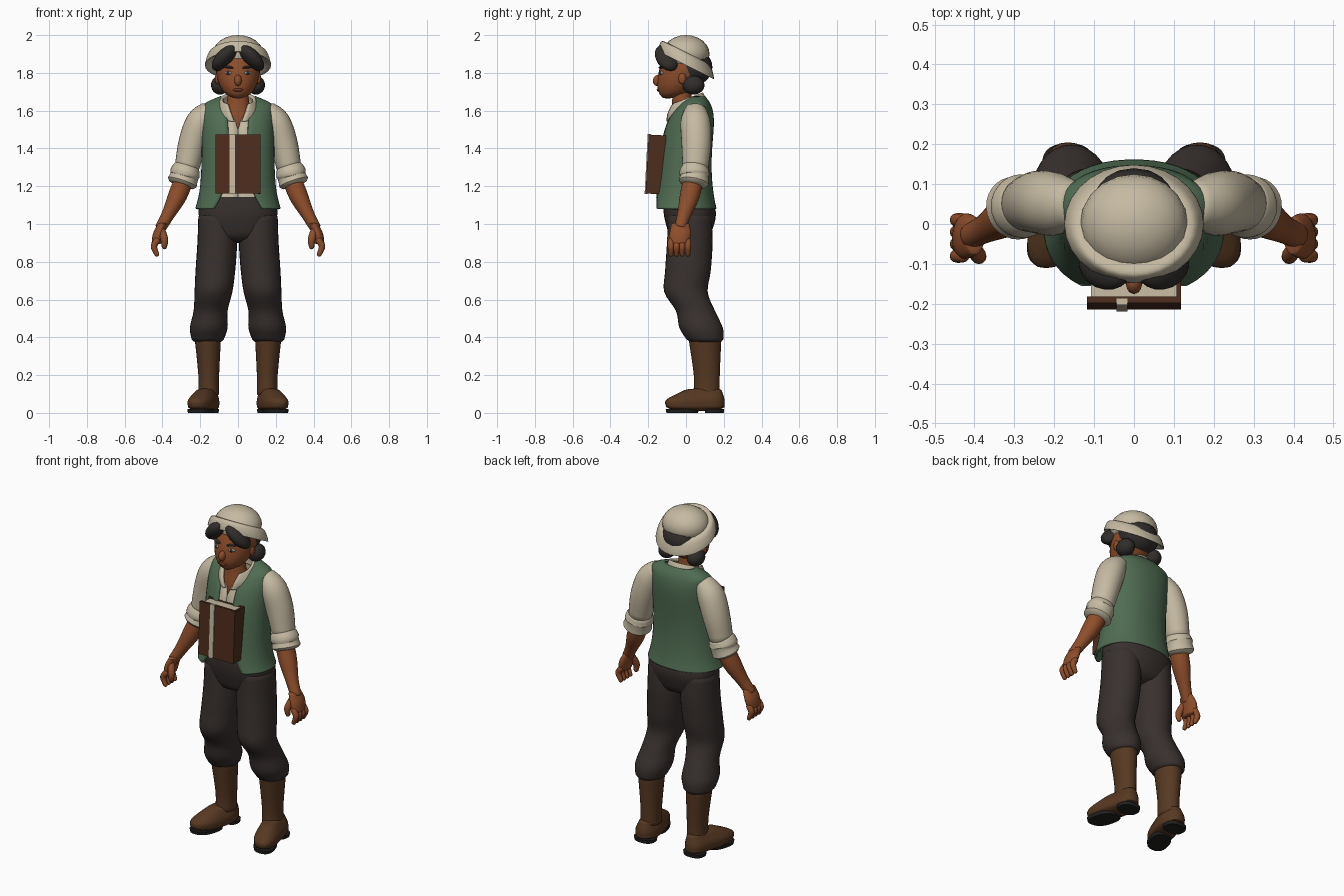
import bpy, bmesh, math
from mathutils import Matrix, Euler, Vector

if "Cube" in bpy.data.objects:
    bpy.data.objects.remove(bpy.data.objects["Cube"])

UP = Vector((0, 0, 1))
parts = []


def material(name, *rgb):
    made = bpy.data.materials.new(name)
    made.use_nodes = True
    made.diffuse_color = (*rgb, 1)
    made.node_tree.nodes["Principled BSDF"].inputs["Base Color"].default_value = (*rgb, 1)
    return made


cream = material("cream cloth", .56, .49, .36)
green = material("green cloth", .08, .15, .085)
charcoal = material("charcoal cloth", .04, .03, .027)
leather = material("boot leather", .095, .04, .016)
skin = material("brown skin", .27, .075, .024)
binding = material("book binding", .075, .026, .012)
dark_hair = material("dark hair", .03, .026, .024)
black = material("black sole", .015, .014, .013)
lip = material("lip", .17, .035, .018)
eye_grey = material("eye grey", .3, .3, .28)


def finish(name, bm, mat, thickness=0):
    bmesh.ops.recalc_face_normals(bm, faces=bm.faces)
    mesh = bpy.data.meshes.new(name)
    bm.to_mesh(mesh)
    bm.free()
    mesh.materials.append(mat)
    obj = bpy.data.objects.new(name, mesh)
    bpy.context.collection.objects.link(obj)
    if thickness:
        cloth = obj.modifiers.new("cloth", "SOLIDIFY")
        cloth.thickness, cloth.offset = thickness, 0
    parts.append(obj)
    return obj


def smooth_path(points, steps=4):
    """Pass a smooth curve through the given stations."""
    points = [Vector(point) for point in points]
    padded = [points[0], *points, points[-1]]
    path = []
    for a, b, c, d in zip(padded, padded[1:], padded[2:], padded[3:]):
        for step in range(steps):
            t = step / steps
            path.append(b + (c - a) * t / 2 + (a - b * 2.5 + c * 2 - d / 2) * t * t
                        + ((b - c) * 3 + d - a) * t ** 3 / 2)
    return path + [points[-1]]


def dome_end(end, inner, height):
    """Close an end with a few shrinking stations."""
    outward = (Vector(end[:3]) - Vector(inner[:3])).normalized()
    stations = []
    for angle in map(math.radians, (30, 60, 85)):
        centre = Vector(end[:3]) + outward * height * end[3] * math.sin(angle)
        stations.append(Vector((*centre, *[r * math.cos(angle) for r in end[3:]])))
    return stations


def loft(name, points, mat, side=1, depth=1, axis=UP, dome=.3, square=2, gap=None,
         thickness=0, count=28):
    """Stations are x, y, z, half width and optional half depth.
    Without an axis the rings follow the path; gap(z) opens the front."""
    path = smooth_path([p if len(p) > 4 else (*p, p[3] * depth) for p in points])
    if not gap:
        head, tail = dome_end(path[0], path[1], dome), dome_end(path[-1], path[-2], dome)
        path = head[::-1] + path + tail
    bm = bmesh.new()
    rows = []
    for i, station in enumerate(path):
        centre, (rx, ry) = Vector(station[:3]), station[3:]
        if axis:
            normal = Vector(axis).normalized()
        else:
            before, after = path[max(i - 1, 0)], path[min(i + 1, len(path) - 1)]
            normal = (Vector(before[:3]) - Vector(after[:3])).normalized()
        across = Vector((0, 1, 0)).cross(normal).normalized()
        along = normal.cross(across)
        opening = min(1, gap(centre.z) / rx) if gap else 0
        start = math.asin(opening ** (square / 2))
        row = []
        for k in range(count):
            turn = start + 2 * (math.pi - start) * k / (count - bool(gap))
            a, b = math.sin(turn), -math.cos(turn)
            co = (centre + across * rx * math.copysign(abs(a) ** (2 / square), a)
                  + along * ry * math.copysign(abs(b) ** (2 / square), b))
            row.append(bm.verts.new((co.x * side, co.y, co.z)))
        rows.append(row)
    for low, high in zip(rows, rows[1:]):
        for k in range(count - bool(gap)):
            j = (k + 1) % count
            bm.faces.new((low[k], low[j], high[j], high[k]))
    if not gap:
        bm.faces.new(rows[0])
        bm.faces.new(rows[-1])
    return finish(name, bm, mat, thickness)


def blob(name, centre, radii, mat, rotation=(0, 0, 0)):
    bm = bmesh.new()
    bmesh.ops.create_uvsphere(bm, u_segments=20, v_segments=12, radius=1)
    turn = Euler(map(math.radians, rotation)).to_matrix().to_4x4()
    bm.transform(Matrix.Translation(centre) @ turn @ Matrix.Diagonal((*radii, 1)))
    finish(name, bm, mat)


# Head, neck and hair
loft("head", [(0, -.09, 1.67, .03), (0, -.065, 1.69, .068), (0, -.04, 1.74, .1),
              (0, -.01, 1.82, .117), (0, 0, 1.9, .1)], skin, depth=1.12)
loft("neck", [(0, 0, 1.48, .1), (0, 0, 1.56, .095), (0, -.02, 1.64, .06),
              (0, -.02, 1.74, .055)], skin, depth=.9)
blob("nose", (0, -.15, 1.76), (.02, .025, .03), skin, (-15, 0, 0))
blob("mouth", (0, -.144, 1.71), (.026, .011, .009), lip)
blob("back_hair", (0, .03, 1.83), (.12, .11, .1), dark_hair)

# Cap crown with a turned-up brim tipped toward the back
blob("cap_crown", (0, 0, 1.9), (.135, .125, .1), cream)
loft("cap_brim", [(0, 0, 1.86, .14), (0, 0, 1.84, .175), (0, 0, 1.9, .155), (0, 0, 1.91, .12)],
     cream, depth=.95, axis=(0, .5, 1), dome=0)


def torso(name, mat, low, high, scale, gap, thickness):
    """Flared hem, straight sides and rounded shoulders."""
    rings = 16
    points = []
    for i in range(rings + 1):
        t = low + (high - low) * i / rings
        width = (.185 + .035 * (1 - t) ** 6) * (1 - t ** 30 / 2)
        reach = (.13 + .035 * (1 - t) ** 4) * (1 - .7 * t ** 8)
        points.append((0, .07 * t ** 3 - .01, 1.08 + .59 * t, width * scale, reach * scale))
    loft(name, points, mat, square=2.2, gap=gap, thickness=thickness, count=40)


# Open vest over an open-necked shirt, and a standing collar
torso("vest", green, 0, 1, 1, lambda z: .05 + .08 * abs(1 - 3 * (z - 1.08)) ** 3, .014)
torso("shirt", cream, .1, .94, .95, lambda z: max(0, .3 * (z - 1.5)), .006)
loft("collar", [(0, 0, 1.58, .1), (0, 0, 1.62, .1), (0, 0, 1.66, .085)], cream, depth=1.05,
     axis=(0, -.4, 1), gap=lambda z: .02 + .4 * (z - 1.58), thickness=.016)

loft("trouser_hips", [(0, 0, 1.2, .17), (0, .02, 1.06, .21), (0, .02, .95, .17)],
     charcoal, depth=.66, square=2.3)

for side, label in ((1, "left_"), (-1, "right_")):
    # Face and hair pairs
    blob(label + "eye", (side * .05, -.13, 1.8), (.02, .01, .01), eye_grey, (0, 0, side * 20))
    blob(label + "iris", (side * .05, -.136, 1.8), (.01, .006, .01), dark_hair)
    blob(label + "brow", (side * .05, -.13, 1.83), (.03, .012, .007), dark_hair,
         (0, -side * 8, side * 20))
    blob(label + "ear", (side * .11, -.02, 1.77), (.012, .02, .03), skin)
    blob(label + "fringe", (side * .07, -.1, 1.88), (.09, .064, .042), dark_hair,
         (0, side * 45, side * 25))
    blob(label + "bun", (side * .095, .04, 1.735), (.048, .058, .05), dark_hair)

    # Trouser leg, bagging over the boot
    loft(label + "trouser_leg", [
        (.11, .02, 1.04, .1), (.11, .02, .9, .105), (.12, .01, .75, .105), (.13, 0, .64, .1),
        (.145, .05, .54, .09), (.155, .08, .45, .1), (.16, .1, .39, .085)],
        charcoal, side, depth=1.15)

    # Boot with its foot turned out
    loft(label + "boot_shaft", [(.16, .1, .4, .07), (.155, .11, .2, .055), (.155, .11, .1, .055)],
         leather, side, depth=1.25)
    foot = [loft(label + "boot_foot", [(.165, .05, .03, .07), (.165, .05, .07, .07),
                                       (.16, .09, .12, .045)], leather, side, 2.2, square=2.5)]
    for pad, y, depth in (("sole", -.02, 1.35), ("heel", .15, .8)):
        foot.append(loft(label + pad, [(.165, y, 0, .062), (.165, y, .02, .065)], black, side,
                         depth, dome=0, square=2.5))
    for obj in foot:
        for vert in obj.data.vertices:
            vert.co.x += side * max(.11 - vert.co.y, 0) / 4

    # Sleeve, rolled cuff and forearm
    loft(label + "sleeve", [(.15, .05, 1.6, .055), (.2, .05, 1.54, .075), (.24, .055, 1.43, .075),
                            (.27, .05, 1.3, .065)], cream, side, 1.05, axis=None)
    loft(label + "cuff", [(.27, .05, 1.3, .07), (.28, .045, 1.27, .08), (.285, .045, 1.25, .075),
                          (.295, .04, 1.22, .08)], cream, side, axis=None)
    loft(label + "forearm", [(.28, .04, 1.25, .05), (.32, .02, 1.15, .05), (.37, -.01, 1.05, .035),
                             (.41, -.03, .98, .03)], skin, side, 1.05, axis=None)

    # Hand
    loft(label + "palm", [(.4, -.03, 1, .025), (.42, -.03, .95, .03), (.43, -.035, .9, .027)],
         skin, side, 1.9)
    for k, finger in enumerate(("index", "middle", "ring", "little")):
        y = .03 * k - .08
        loft(label + finger + "_finger", [(.43, y, .91, .017), (.445, y, .88, .017),
                                          (.43, y, .84, .013)], skin, side, axis=None, dome=1,
             count=12)
    loft(label + "thumb", [(.41, -.05, .98, .02), (.39, -.08, .92, .02), (.39, -.08, .88, .014)],
         skin, side, axis=None, dome=1, count=12)

# Strapped book held against the chest
book_frame = Matrix.Translation((0, -.158, 1.315)) @ Matrix.Rotation(math.radians(-3), 4, "X")


def book_part(name, centre, size, mat):
    bm = bmesh.new()
    bmesh.ops.create_cube(bm, size=1)
    bm.transform(book_frame @ Matrix.Translation(centre) @ Matrix.Diagonal((*size, 1)))
    finish(name, bm, mat)


width, height = .236, .312
book_part("book_front_cover", (0, -.04, 0), (width, .016, height), binding)
book_part("book_back_cover", (0, .04, 0), (width, .01, height), binding)
book_part("book_spine", (width / 2 - .006, 0, 0), (.012, .09, height), binding)
book_part("book_pages", (0, 0, 0), (width - .02, .075, height - .016), cream)
book_part("book_strap", (-.03, -.045, 0), (.028, .016, height + .006), cream)

# Smooth shading with crisp creases
bpy.ops.object.select_all(action="DESELECT")
for obj in parts:
    obj.select_set(True)
bpy.context.view_layer.objects.active = parts[0]
bpy.ops.object.shade_smooth_by_angle(angle=math.radians(50))
